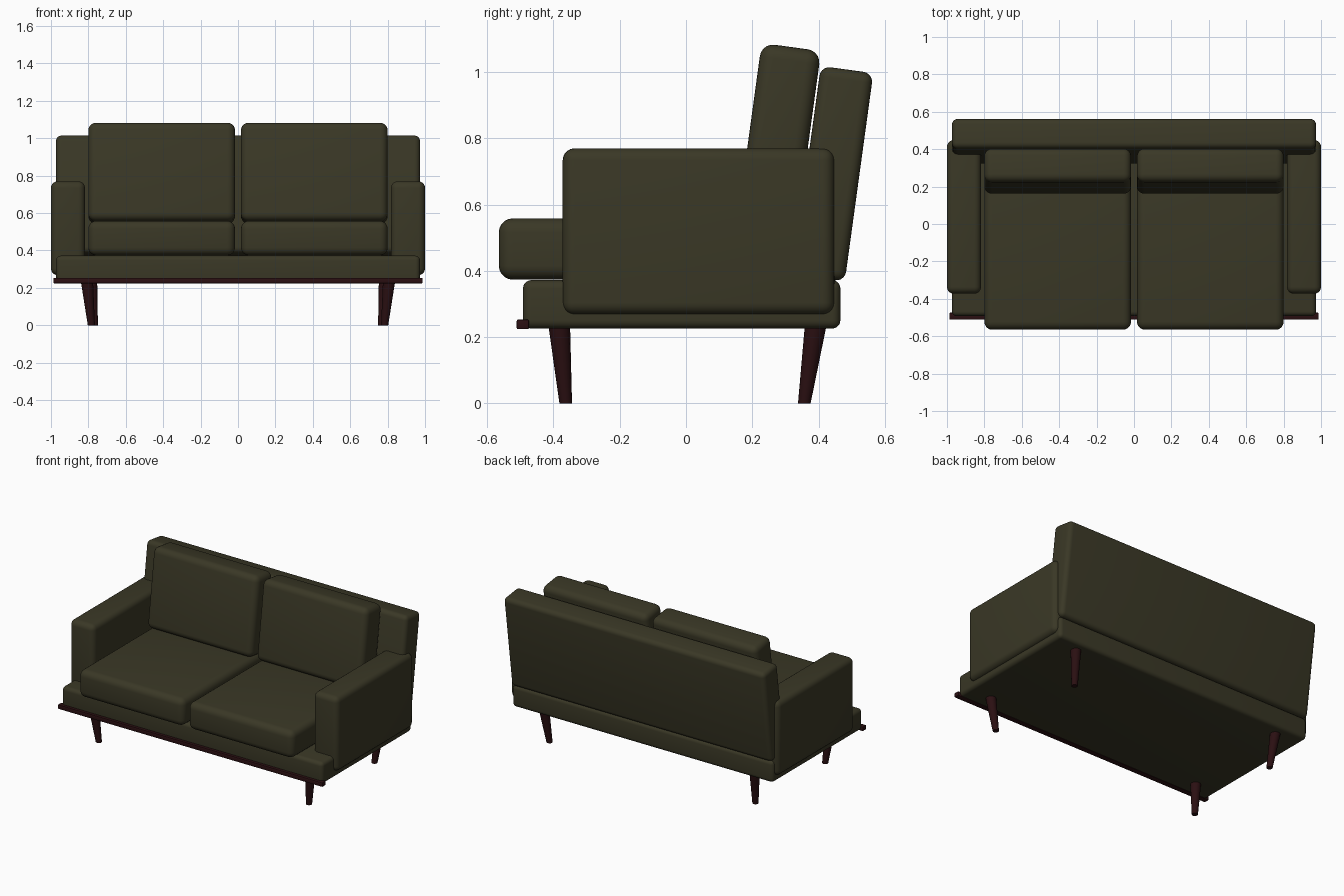
import bpy, bmesh, math
from mathutils import Vector

if "Cube" in bpy.data.objects:
    bpy.data.objects.remove(bpy.data.objects["Cube"])


def material(name, rgb):
    m = bpy.data.materials.new(name)
    m.diffuse_color = (*rgb, 1.0)
    m.use_nodes = True
    m.node_tree.nodes["Principled BSDF"].inputs["Base Color"].default_value = m.diffuse_color
    return m


FABRIC = material("dark olive fabric", (0.042, 0.039, 0.019))
WOOD = material("dark red wood", (0.024, 0.005, 0.006))


def finish(name, bm, mat):
    mesh = bpy.data.meshes.new(name)
    bm.to_mesh(mesh)
    bm.free()
    mesh.materials.append(mat)
    ob = bpy.data.objects.new(name, mesh)
    bpy.context.collection.objects.link(ob)
    bpy.context.view_layer.objects.active = ob
    ob.select_set(True)
    bpy.ops.object.shade_smooth_by_angle(angle=math.radians(35))
    ob.select_set(False)
    return ob


def soft_box(name, centre, size, radius, mat, tilt=0.0, segments=5):
    """Rounded box, optionally leaning backwards by tilt degrees."""
    bm = bmesh.new()
    bmesh.ops.create_cube(bm, size=1.0)
    bmesh.ops.scale(bm, vec=size, verts=bm.verts)
    bmesh.ops.bevel(bm, geom=bm.edges[:], offset=radius, segments=segments,
                    profile=0.5, affect='EDGES')
    ob = finish(name, bm, mat)
    ob.location = centre
    ob.rotation_euler.x = -math.radians(tilt)
    return ob


def span_box(name, lo, hi, radius, mat, segments=5):
    lo, hi = Vector(lo), Vector(hi)
    return soft_box(name, (lo + hi) / 2, hi - lo, radius, mat, 0.0, segments)


def leg(name, top, foot, r_top, r_foot):
    """Round tapered leg leaning from top to foot."""
    bm = bmesh.new()
    bmesh.ops.create_cone(bm, cap_ends=True, segments=16, radius1=r_foot,
                          radius2=r_top, depth=1.0)
    for v in bm.verts:
        v.co += Vector((*(top if v.co.z > 0 else foot), 0))
        v.co.z = 0.24 if v.co.z > 0 else 0.0
    finish(name, bm, WOOD)


# Base, wooden front rail and leaning backrest
span_box("base", (-0.973, -0.492, 0.226), (0.973, 0.466, 0.372), 0.025, FABRIC)
span_box("front_rail", (-0.987, -0.511, 0.224), (0.987, -0.474, 0.253),
         0.004, WOOD, 2)
soft_box("backrest", (0, 0.443, 0.693), (1.946, 0.16, 0.635), 0.03, FABRIC, 7.8)

# Arms, cushions and legs, one of each per side
for side, s in (("left", -1), ("right", 1)):
    soft_box(side + "_arm", (s * 0.909, 0.038, 0.519), (0.182, 0.82, 0.502),
             0.036, FABRIC)
    soft_box(side + "_seat_cushion", (s * 0.408, -0.115, 0.466),
             (0.784, 0.9, 0.185), 0.042, FABRIC)
    soft_box(side + "_back_cushion", (s * 0.408, 0.282, 0.813),
             (0.784, 0.181, 0.53), 0.04, FABRIC, 7.8)
    leg(side + "_front_leg", (s * 0.808, -0.383), (s * 0.784, -0.363),
        0.033, 0.019)
    leg(side + "_back_leg", (s * 0.786, 0.392), (s * 0.768, 0.357),
        0.033, 0.019)
